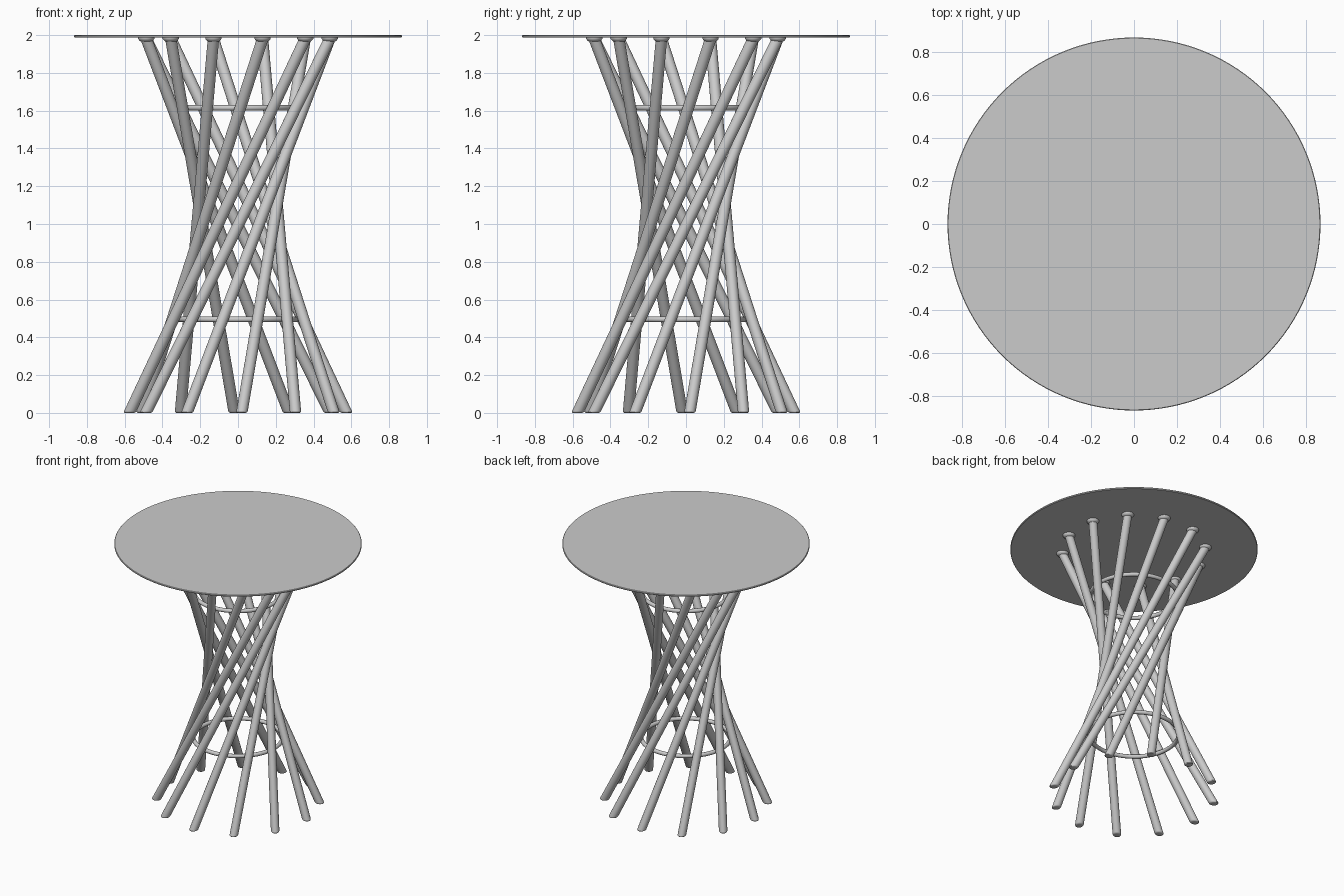
import bpy, bmesh
from math import cos, sin, pi, radians
from mathutils import Vector, Matrix

cube = bpy.data.objects.get("Cube")
if cube:
    bpy.data.objects.remove(cube, do_unlink=True)

LEGS = 12
FOOT_RADIUS, HEAD_RADIUS = 0.575, 0.503
FOOT_ANGLE, TWIST = radians(2), radians(133)
LEG_R = 0.03
TOP_Z, TOP_UNDER = 2.0, 1.987
HEAD_Z = 1.98


def polar(radius, angle, z):
    return Vector((radius * cos(angle), radius * sin(angle), z))


def add_object(name, mesh, rotation=0.0):
    obj = bpy.data.objects.new(name, mesh)
    obj.rotation_euler.z = rotation
    bpy.context.collection.objects.link(obj)
    return obj


def finish(bm, name):
    bmesh.ops.recalc_face_normals(bm, faces=bm.faces)
    mesh = bpy.data.meshes.new(name)
    bm.to_mesh(mesh)
    bm.free()
    return mesh


def lathe(name, profile, segments, centre=Vector(), closed=False):
    """Spin (radius, z) points about a vertical axis through centre."""
    bm = bmesh.new()
    verts = [bm.verts.new((r, 0, z)) for r, z in profile]
    edges = [bm.edges.new(pair) for pair in zip(verts, verts[1:])]
    if closed:
        edges.append(bm.edges.new((verts[-1], verts[0])))
    bmesh.ops.spin(bm, geom=verts + edges, cent=(0, 0, 0), axis=(0, 0, 1),
                   angle=2 * pi, steps=segments)
    bmesh.ops.remove_doubles(bm, verts=bm.verts, dist=1e-5)
    bmesh.ops.translate(bm, verts=bm.verts, vec=centre)
    return finish(bm, name)


def leg_mesh(foot, head):
    """Slanted round rod cut level at both ends, with a softened foot."""
    axis = head - foot
    place = Matrix.Translation((foot + head) / 2) @ axis.to_track_quat('Z', 'Y').to_matrix().to_4x4()
    bm = bmesh.new()
    bmesh.ops.create_cone(bm, cap_ends=True, segments=24, radius1=LEG_R, radius2=LEG_R,
                          depth=axis.length + 4 * LEG_R, matrix=place)
    for point, normal in ((foot, (0, 0, -1)), (head, (0, 0, 1))):
        cut = bmesh.ops.bisect_plane(bm, geom=bm.verts[:] + bm.edges[:] + bm.faces[:],
                                     plane_co=point, plane_no=normal, clear_outer=True)
        rim = [e for e in cut["geom_cut"] if isinstance(e, bmesh.types.BMEdge)]
        bmesh.ops.holes_fill(bm, edges=rim, sides=0)
    rim = [e for e in bm.edges if all(abs(v.co.z - foot.z) < 1e-4 for v in e.verts)]
    bmesh.ops.bevel(bm, geom=rim, offset=0.01, segments=3, profile=0.5, affect='EDGES')
    return finish(bm, "leg")


parts = []

# Thin round top
R = 0.868
top = [(0, TOP_UNDER), (R - 0.003, TOP_UNDER), (R, TOP_UNDER + 0.003),
       (R, TOP_Z - 0.003), (R - 0.003, TOP_Z), (0, TOP_Z)]
parts.append(add_object("table_top", lathe("table_top", top, 128)))

# Twisted legs with a mounting pad at each head
head = polar(HEAD_RADIUS, FOOT_ANGLE + TWIST, HEAD_Z)
leg = leg_mesh(polar(FOOT_RADIUS, FOOT_ANGLE, 0), head)
pad_profile = [(0, 1.962), (0.024, 1.964), (0.036, 1.971), (0.043, 1.981), (0.043, TOP_UNDER), (0, TOP_UNDER)]
pad = lathe("pad", pad_profile, 24, Vector((head.x, head.y, 0)))
for i in range(LEGS):
    turn = 2 * pi * i / LEGS
    parts.append(add_object(f"leg_{i + 1}", leg, turn))
    parts.append(add_object(f"leg_pad_{i + 1}", pad, turn))

# Bracing rings inside the legs
for name, z, radius in (("upper_ring", 1.615, 0.307), ("lower_ring", 0.495, 0.313)):
    tube = [(radius + 0.015 * cos(2 * pi * k / 12), z + 0.015 * sin(2 * pi * k / 12)) for k in range(12)]
    parts.append(add_object(name, lathe(name, tube, 72, closed=True)))

# Smooth shading with crisp rims
bpy.ops.object.select_all(action='DESELECT')
for obj in parts:
    obj.select_set(True)
bpy.context.view_layer.objects.active = parts[0]
bpy.ops.object.shade_smooth_by_angle(angle=radians(35))
